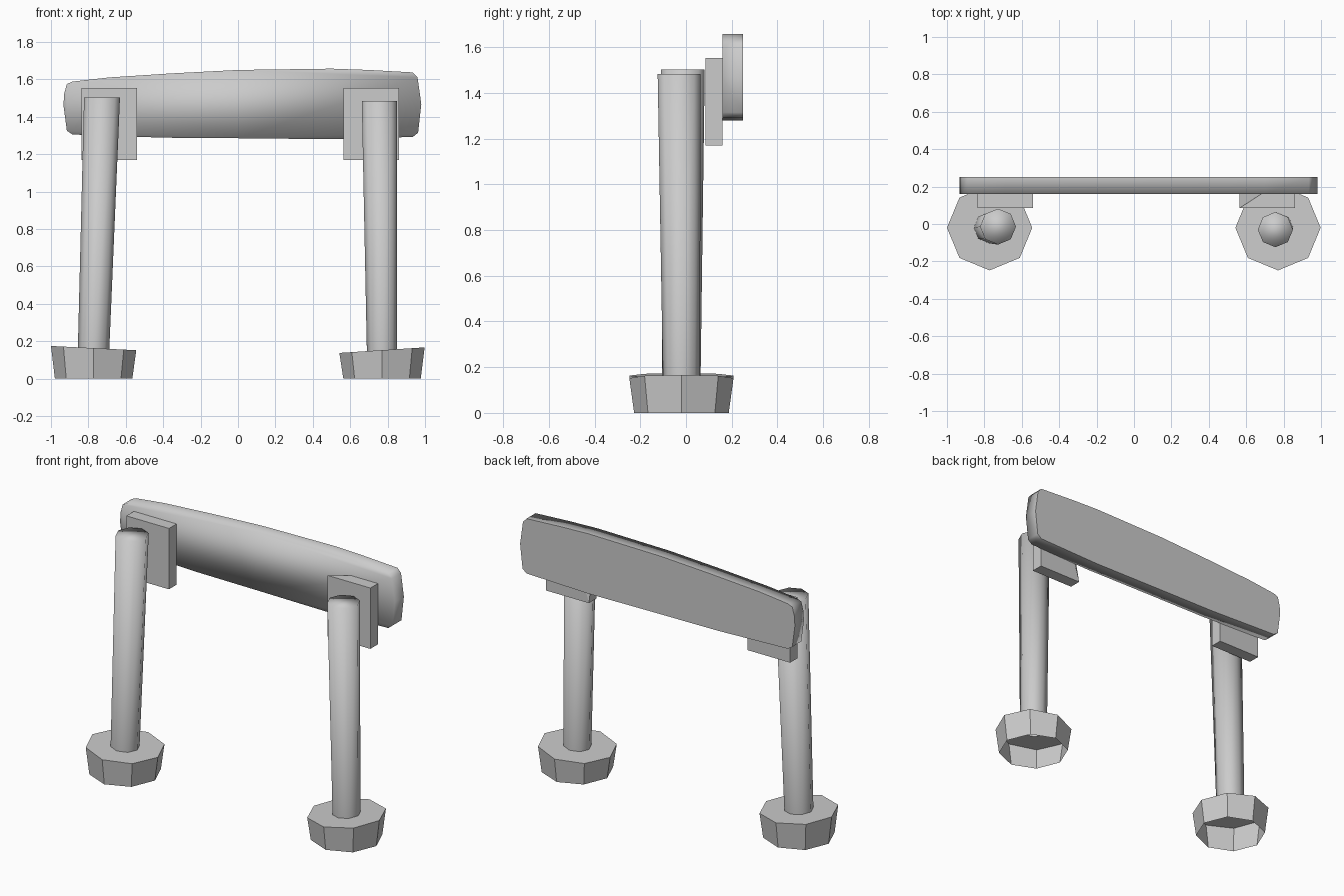
import bpy, bmesh
from math import cos, sin, pi

if "Cube" in bpy.data.objects:
    bpy.data.objects.remove(bpy.data.objects["Cube"])


def finish(bm, name):
    bmesh.ops.recalc_face_normals(bm, faces=bm.faces)
    me = bpy.data.meshes.new(name)
    bm.to_mesh(me)
    bm.free()
    ob = bpy.data.objects.new(name, me)
    bpy.context.collection.objects.link(ob)
    return ob


def loft(name, rings, smooth=False, cap=False, sides=8):
    """Skin octagonal rings (cx, cy, radius, z, slope of z along x)."""
    bm = bmesh.new()
    loops = []
    for cx, cy, r, z, slope in rings:
        loops.append([bm.verts.new((cx + r * cos(2 * pi * i / sides),
                                    cy + r * sin(2 * pi * i / sides),
                                    z + slope * r * cos(2 * pi * i / sides)))
                      for i in range(sides)])
    for a, b in zip(loops, loops[1:]):
        for i in range(sides):
            j = (i + 1) % sides
            bm.faces.new((a[i], a[j], b[j], b[i]))
    if cap:
        bm.faces.new(loops[-1])
    for f in bm.faces:
        f.smooth = smooth
    return finish(bm, name)


def bracket(name, x0, x1):
    bm = bmesh.new()
    bmesh.ops.create_cube(bm, size=1)
    for v in bm.verts:
        v.co.x = x0 if v.co.x < 0 else x1
        v.co.y = 0.085 if v.co.y < 0 else 0.16
        v.co.z = 1.17 if v.co.z < 0 else 1.553
    return bm


# Feet (hollow underneath) and tapered, slightly leaning legs
for side, x, tip, z, slope in (
        ("left", -0.772, (-0.727, -0.014, 0.096, 1.503, 0), 0.163, -0.05),
        ("right", 0.77, (0.756, -0.03, 0.094, 1.483, 0), 0.152, 0.065)):
    r = 0.084 if side == "left" else 0.081
    loft(side + "_foot", [(x, -0.02, 0.207, 0, 0),
                          (x, -0.02, 0.228, z, slope),
                          (x, -0.02, r, z, slope)])
    loft(side + "_leg", [(x, -0.02, r, z, slope), tip], smooth=True, cap=True)

# Brackets; the right one has its inner rear top corner pulled in
finish(bracket("left_bracket", -0.837, -0.54), "left_bracket")
bm = bracket("right_bracket", 0.564, 0.862)
for v in bm.verts:
    if v.co.x < 0.6 and v.co.y > 0.1 and v.co.z > 1.5:
        v.co.x = 0.68
side = [f for f in bm.faces if all(v.co.x < 0.7 for v in f.verts)][0]
low = [v for v in side.verts if v.co.y > 0.1 and v.co.z < 1.5][0]
top = [v for v in side.verts if v.co.y < 0.1 and v.co.z > 1.5][0]
bmesh.ops.connect_verts(bm, verts=[low, top])
finish(bm, "right_bracket")

# Bowed crossbar plank
outline = [(-0.933, 1.46), (-0.93, 1.52), (-0.915, 1.575), (-0.885, 1.588),
           (-0.69, 1.61), (-0.35, 1.632), (0, 1.65), (0.5, 1.657),
           (0.7, 1.65), (0.935, 1.637), (0.96, 1.61), (0.98, 1.467),
           (0.963, 1.315), (0.935, 1.292), (0.5, 1.28), (0, 1.285),
           (-0.4, 1.288), (-0.885, 1.305), (-0.915, 1.325)]
bm = bmesh.new()
back = bm.faces.new([bm.verts.new((x, 0.25, z)) for x, z in outline])
front = bm.faces.new([bm.verts.new((x, 0.16, z)) for x, z in outline])
bmesh.ops.bridge_loops(bm, edges=list(bm.edges))
for f in bm.faces:
    f.smooth = f is not back
finish(bm, "crossbar")
